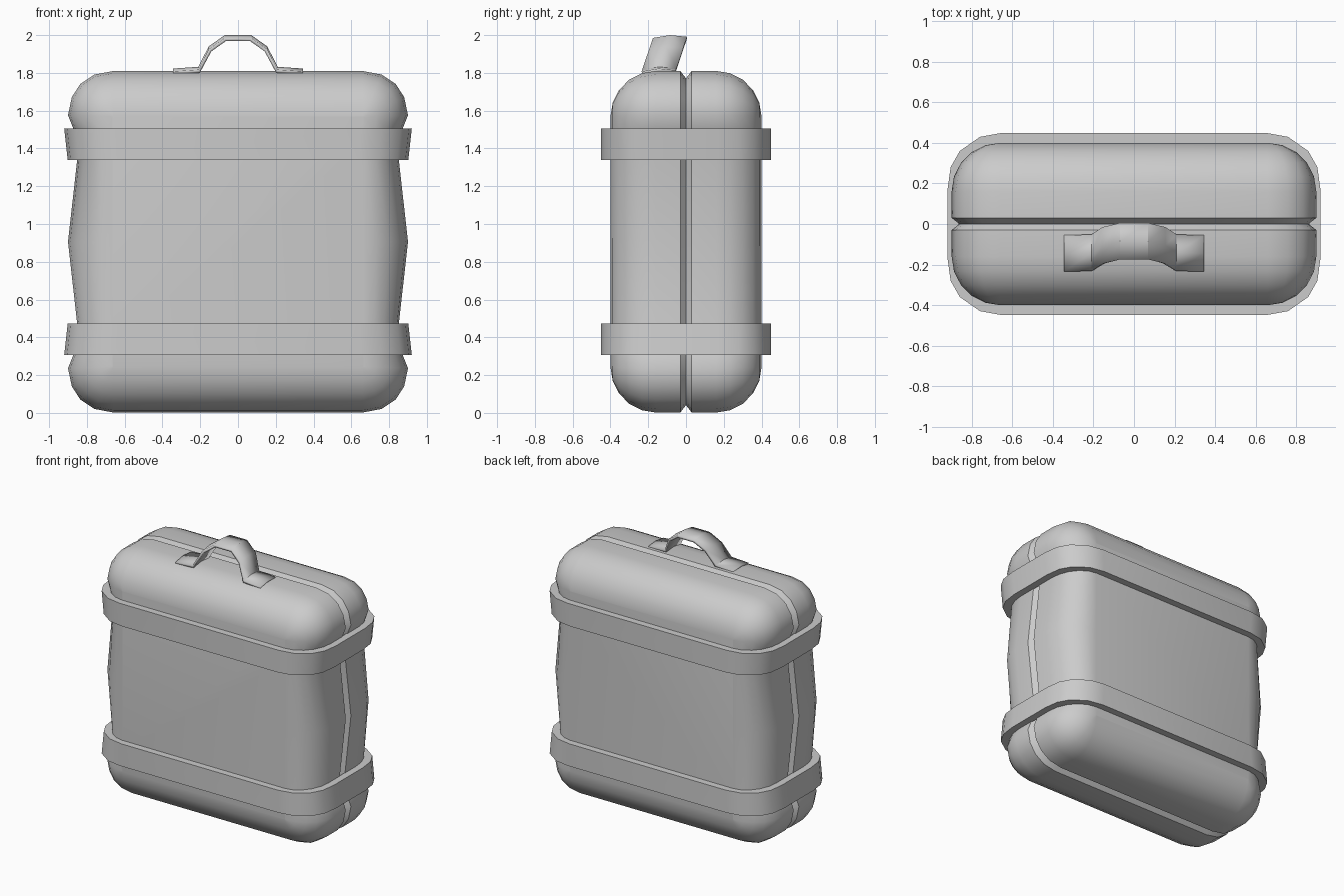
import bpy, bmesh, math

if "Cube" in bpy.data.objects:
    bpy.data.objects.remove(bpy.data.objects["Cube"], do_unlink=True)

grey = bpy.data.materials.new("plain_grey")
grey.use_nodes = True
COLOUR = (0.6, 0.6, 0.6, 1)
grey.diffuse_color = COLOUR
grey.node_tree.nodes["Principled BSDF"].inputs["Base Color"].default_value = COLOUR

MID = 0.906  # height of the case's plane of symmetry


def finish(name, bm, angle):
    bmesh.ops.recalc_face_normals(bm, faces=bm.faces)
    mesh = bpy.data.meshes.new(name)
    bm.to_mesh(mesh)
    bm.free()
    mesh.materials.append(grey)
    obj = bpy.data.objects.new(name, mesh)
    bpy.context.collection.objects.link(obj)
    bpy.ops.object.select_all(action='DESELECT')
    bpy.context.view_layer.objects.active = obj
    obj.select_set(True)
    bpy.ops.object.shade_smooth_by_angle(angle=math.radians(angle))
    return obj


def mirror_quarter(quarter):
    """Closed loop from a quarter outline running from one axis to the other."""
    half = quarter + [(a, -b) for a, b in reversed(quarter) if b > 0]
    return half + [(-a, b) for a, b in reversed(half)]


def bridge(bm, first, second):
    n = len(first)
    for i in range(n):
        j = (i + 1) % n
        bm.faces.new((first[i], first[j], second[j], second[i]))


# Case: one outline with a pinched waist, shrunk towards its core at both faces
outline = mirror_quarter([(0.66, 0.904), (0.76, 0.885), (0.835, 0.835), (0.88, 0.765),
                          (0.90, 0.67), (0.87, 0.595), (0.843, 0.51), (0.90, 0)])
CORE_X, CORE_Z, FLAT, RADIUS = 0.66, 0.66, 0.16, 0.24


def clamp(v, limit):
    return max(-limit, min(limit, v))


def case_ring(bm, y, scale):
    ring = []
    for x, z in outline:
        cx, cz = clamp(x, CORE_X), clamp(z, CORE_Z)
        ring.append(bm.verts.new((cx + (x - cx) * scale, y, MID + cz + (z - cz) * scale)))
    return ring


STEPS = 5
rounding = [(FLAT + RADIUS * math.sin(a), max(math.cos(a), 0.02))
            for a in (math.pi / 2 * i / STEPS for i in range(STEPS + 1))]
side = [(0.03, 1.0)] + rounding
bm = bmesh.new()
sections = [(-y, s) for y, s in reversed(side)] + [(0, 0.84)] + side
rings = [case_ring(bm, y, s) for y, s in sections]
for a, b in zip(rings, rings[1:]):
    bridge(bm, a, b)
bm.faces.new(rings[0])
bm.faces.new(rings[-1])
finish("case", bm, 35)

# Straps: flared bands around the case
band = mirror_quarter([(0.65, 0.45), (0.76, 0.43), (0.86, 0.36), (0.905, 0.28), (0.92, 0.17)])


def strap(name, wide_z, narrow_z):
    bm = bmesh.new()

    def ring(z, flare, thickness):
        return [bm.verts.new((x * flare * (1 - thickness / 0.92),
                              y * (1 - thickness / 0.45), z)) for x, y in band]
    loops = [ring(wide_z, 1, 0), ring(narrow_z, 0.98, 0),
             ring(narrow_z, 0.98, 0.055), ring(wide_z, 1, 0.055)]
    for i in range(4):
        bridge(bm, loops[i], loops[(i + 1) % 4])
    finish(name, bm, 35)


strap("upper_strap", 1.505, 1.34)
strap("lower_strap", 2 * MID - 1.505, 2 * MID - 1.34)

# Handle: a bent strip, crowned across its width and leaning back
right = [(0.07, 1.985), (0.155, 1.925), (0.21, 1.817), (0.345, 1.808)]
path = [(-x, z) for x, z in reversed(right)] + right
bm = bmesh.new()
rows = []
for x, z in path:
    lean = -0.235 + 0.06 * (z - 1.808) / 0.177
    rows.append([bm.verts.new((x, lean + dy, z + dz))
                 for dy, dz in ((0, 0), (0.09, 0.015), (0.18, 0.006))])
for a, b in zip(rows, rows[1:]):
    for i in range(2):
        bm.faces.new((a[i], b[i], b[i + 1], a[i + 1]))
handle = finish("handle", bm, 30)
solid = handle.modifiers.new("thickness", 'SOLIDIFY')
solid.thickness = 0.018
solid.offset = -1 if handle.data.polygons[0].normal.z > 0 else 1
